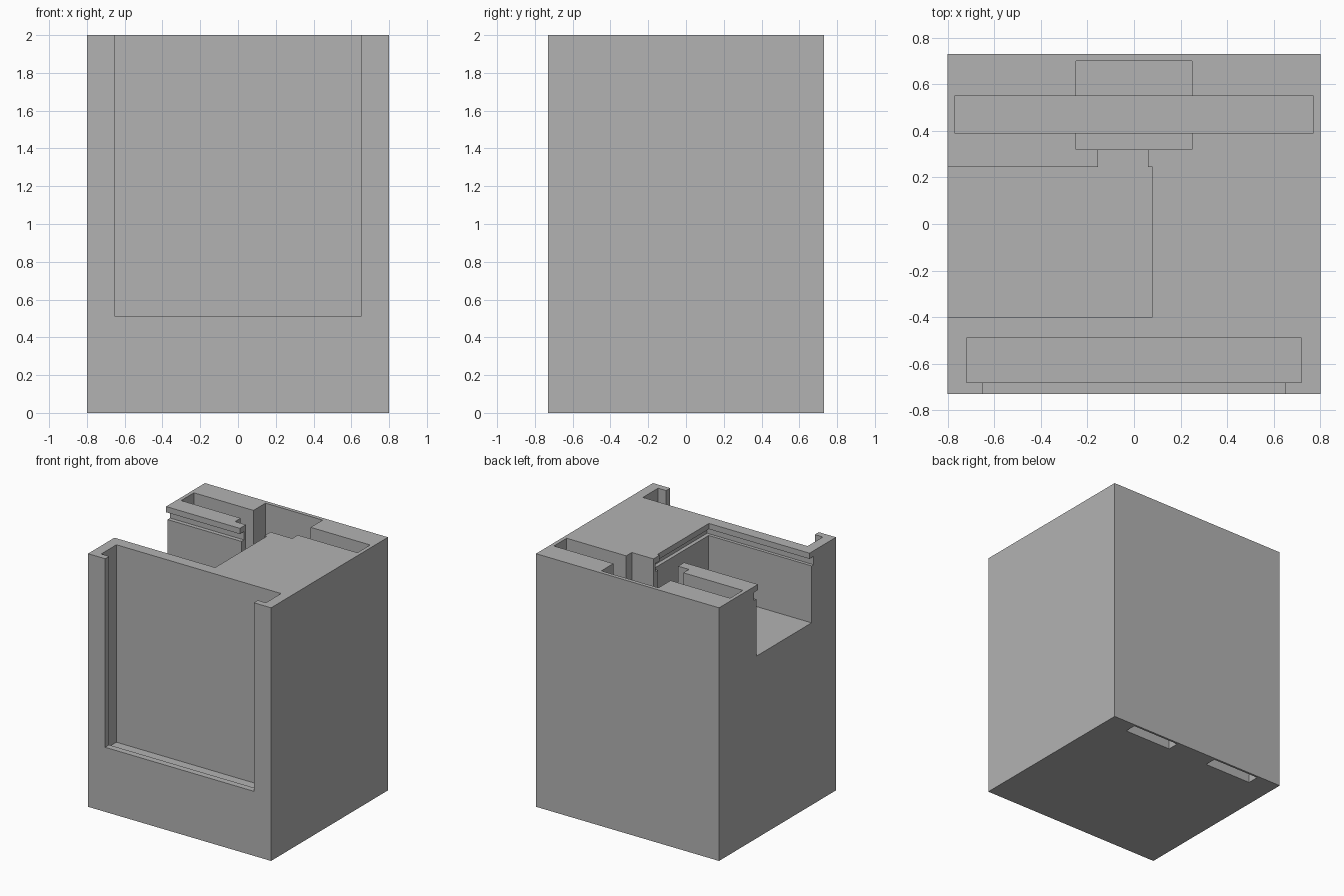
import bpy

if "Cube" in bpy.data.objects:
    bpy.data.objects.remove(bpy.data.objects["Cube"])

grey = bpy.data.materials.new("plain_grey")
grey.diffuse_color = (0.45, 0.45, 0.45, 1)
grey.use_nodes = True
grey.node_tree.nodes["Principled BSDF"].inputs["Base Color"].default_value = grey.diffuse_color


def box(name, x, y, z):
    """Axis-aligned box from (min, max) ranges."""
    bpy.ops.mesh.primitive_cube_add(
        size=1, location=[(r[0] + r[1]) / 2 for r in (x, y, z)])
    ob = bpy.context.object
    ob.name = name
    ob.scale = [r[1] - r[0] for r in (x, y, z)]
    bpy.ops.object.transform_apply(location=True, rotation=True, scale=True)
    ob.data.materials.append(grey)
    return ob


TOP = 2.1   # cutters run past the upper face
LEFT = -0.9  # and past the left face

body = box("housing", (-0.8, 0.8), (-0.73, 0.73), (0, 2))

cutters = [
    # front window and the wider panel slot behind it
    box("front_window", (-0.65, 0.65), (-0.8, -0.6), (0.51, TOP)),
    box("front_panel_slot", (-0.72, 0.72), (-0.68, -0.49), (0.44, TOP)),
    # side pocket: lipped mouth, lid groove, main cavity
    box("pocket_mouth", (LEFT, 0.08), (-0.40, 0.245), (1.5, TOP)),
    box("pocket_groove", (LEFT, 0.13), (-0.45, 0.295), (1.89, 1.955)),
    box("pocket_cavity", (LEFT, 0.10), (-0.425, 0.263), (1.44, 1.89)),
    # cable channel to the rear, rear board slot and connector well
    box("cable_channel", (-0.155, 0.06), (0.2, 0.45), (1.441, TOP)),
    box("rear_board_slot", (-0.77, 0.77), (0.39, 0.55), (0.5, TOP)),
    box("connector_well", (-0.25, 0.25), (0.32, 0.70), (1.0, TOP)),
]
# pair of mounting slots in the underside
for side, s in (("left", -1), ("right", 1)):
    cutters.append(box(side + "_mounting_slot", sorted((s * 0.18, s * 0.595)),
                       (0.62, 0.713), (-0.1, 0.2)))

for cutter in cutters:
    mod = body.modifiers.new(cutter.name, "BOOLEAN")
    mod.operation = "DIFFERENCE"
    mod.solver = "EXACT"
    mod.object = cutter
    bpy.context.view_layer.objects.active = body
    bpy.ops.object.modifier_apply(modifier=mod.name)
    bpy.data.objects.remove(cutter, do_unlink=True)
